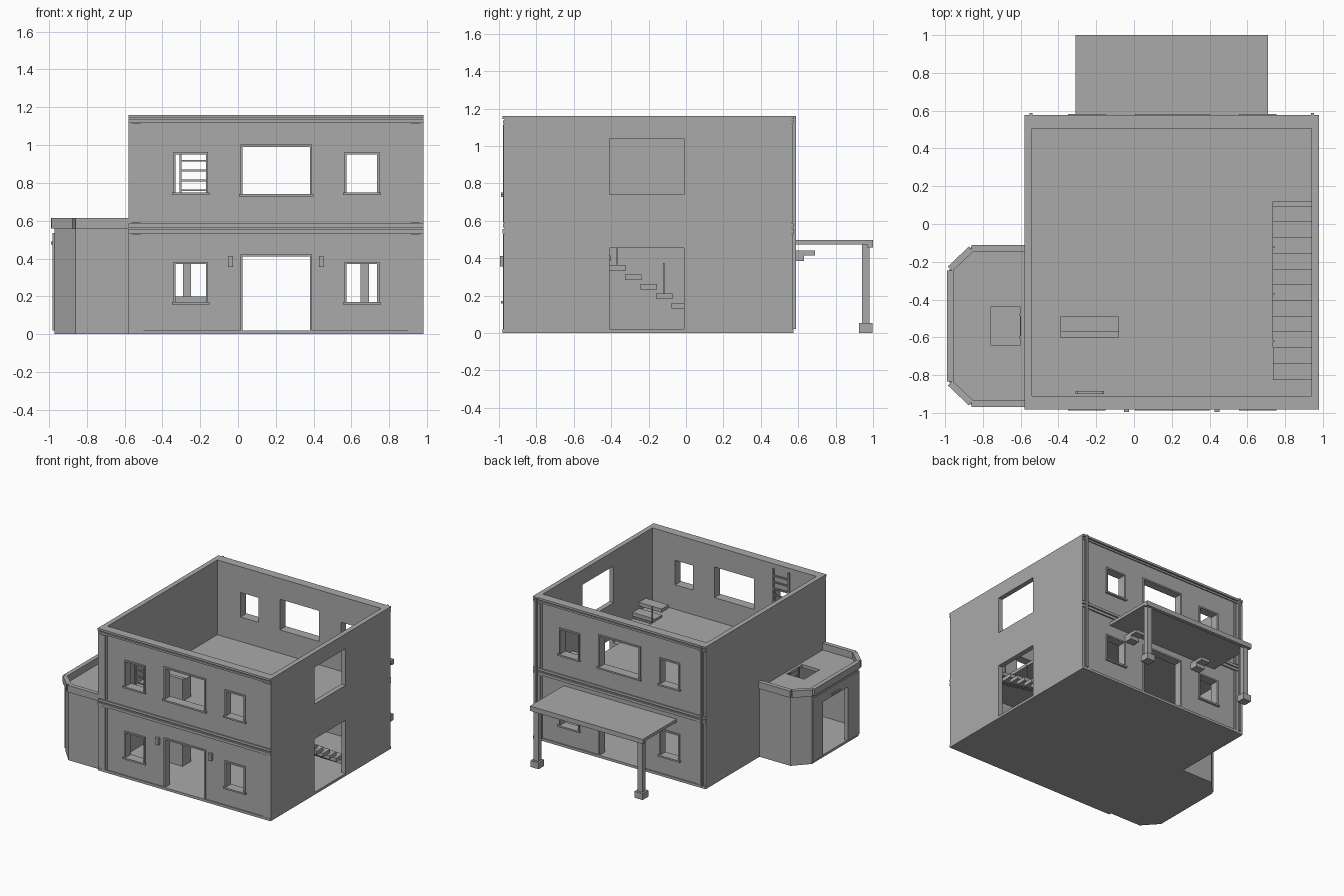
import bpy, bmesh, math
from mathutils import Vector, Matrix

cube = bpy.data.objects.get("Cube")
if cube:
    bpy.data.objects.remove(cube)

grey = bpy.data.materials.new("plaster_grey")
grey.use_nodes = True
grey.diffuse_color = (0.4, 0.4, 0.4, 1)
grey.node_tree.nodes["Principled BSDF"].inputs["Base Color"].default_value = (0.4, 0.4, 0.4, 1)


def finish(name, bm):
    bmesh.ops.recalc_face_normals(bm, faces=bm.faces)
    mesh = bpy.data.meshes.new(name)
    bm.to_mesh(mesh)
    bm.free()
    mesh.materials.append(grey)
    obj = bpy.data.objects.new(name, mesh)
    bpy.context.collection.objects.link(obj)
    return obj


def box(name, x0, x1, y0, y1, z0, z1):
    bm = bmesh.new()
    size = Matrix.Diagonal((x1 - x0, y1 - y0, z1 - z0, 1))
    mid = Matrix.Translation(((x0 + x1) / 2, (y0 + y1) / 2, (z0 + z1) / 2))
    bmesh.ops.create_cube(bm, size=1, matrix=mid @ size)
    return finish(name, bm)


def prism(name, outline, z0, z1):
    bm = bmesh.new()
    face = bm.faces.new([bm.verts.new((x, y, z0)) for x, y in outline])
    out = bmesh.ops.extrude_face_region(bm, geom=[face])
    tops = [v for v in out["geom"] if isinstance(v, bmesh.types.BMVert)]
    bmesh.ops.translate(bm, verts=tops, vec=(0, 0, z1 - z0))
    return finish(name, bm)


def strip(name, p, q, z0, z1, thick):
    """Upright slab from p to q, thickened to the left of the direction."""
    p, q = Vector(p), Vector(q)
    d = (q - p).normalized()
    n = Vector((-d.y, d.x)) * thick
    return prism(name, [p, q, q + n, p + n], z0, z1)


def panel(name, span, holes, place, depth):
    """Flat slab with rectangular holes; span and holes are (u0, u1, v0, v1)."""
    rects = [span] + holes
    us = sorted({u for r in rects for u in r[:2]})
    vs = sorted({v for r in rects for v in r[2:]})
    bm = bmesh.new()
    grid = {(u, v): bm.verts.new(place(u, v)) for u in us for v in vs}
    for a, b in zip(us, us[1:]):
        for c, d in zip(vs, vs[1:]):
            u, v = (a + b) / 2, (c + d) / 2
            if not any(h[0] < u < h[1] and h[2] < v < h[3] for h in holes):
                bm.faces.new([grid[k] for k in ((a, c), (b, c), (b, d), (a, d))])
    bmesh.ops.delete(bm, geom=[v for v in bm.verts if not v.link_faces], context="VERTS")
    out = bmesh.ops.extrude_face_region(bm, geom=bm.faces[:])
    moved = [v for v in out["geom"] if isinstance(v, bmesh.types.BMVert)]
    bmesh.ops.translate(bm, verts=moved, vec=depth)
    bmesh.ops.recalc_face_normals(bm, faces=bm.faces)
    bmesh.ops.dissolve_limit(bm, angle_limit=0.01, verts=bm.verts, edges=bm.edges)
    return finish(name, bm)


L, R, F, B, TOP = -0.58, 0.98, -0.97, 0.565, 1.16
FLOOR = 0.55

# Openings shared by the front and back walls
windows = [(c - 0.08, c + 0.08, z, z + 0.2) for c in (-0.25, 0.655) for z in (0.17, 0.75)]
windows.append((0.025, 0.38, 0.74, 0.99))
door = (0.025, 0.38, 0.02, 0.41)

for side, y, s in (("front", F, -1), ("back", B, 1)):
    panel(side + "_wall", (L + 0.005, R - 0.005, 0.02, TOP), windows + [door],
          lambda u, v: (u, y, v), (0, -s * 0.06, 0))

    def trim(name, x0, x1, z0, z1, out):
        ys = sorted((y - s * 0.003, y + s * out))
        box(side + "_" + name, x0, x1, ys[0], ys[1], z0, z1)

    # Frames, with a sill under each window
    for x0, x1, z0, z1 in windows + [door]:
        for a, b in ((x0 - 0.012, x0), (x1, x1 + 0.012)):
            trim("frame_side", a, b, z0, z1, 0.009)
        trim("frame_head", x0 - 0.012, x1 + 0.012, z1, z1 + 0.012, 0.009)
        if z0 > 0.1:
            trim("sill", x0 - 0.02, x1 + 0.02, z0 - 0.013, z0, 0.018)
    # Stepped corner pilasters and horizontal bands
    for a, b, c, d in ((L, -0.5, L + 0.02, -0.515), (0.9, R, 0.915, R - 0.02)):
        for z0, z1 in ((0.02, 0.53), (0.59, 1.115)):
            trim("pilaster", a, b, z0, z1, 0.005)
            trim("pilaster_face", c, d, z0, z1, 0.009)
    for z0, z1, out in ((0.533, 0.555, 0.012), (0.565, 0.585, 0.009),
                        (1.12, 1.135, 0.009), (1.143, TOP, 0.012)):
        trim("band", L, R, z0, z1, out)

# Side walls
panel("right_side_wall", (F, B, 0.02, TOP), [(-0.41, -0.01, 0.02, 0.455), (-0.41, -0.01, 0.74, 1.04)],
      lambda u, v: (R, u, v), (-0.04, 0, 0))
box("left_side_wall", L, L + 0.04, F, B, 0.02, TOP)

# Ground slab and upper floor with a stairwell
box("ground_slab", L, R, -0.98, 0.575, 0, 0.02)
panel("upper_floor", (L + 0.02, R - 0.02, F + 0.02, B - 0.02), [(0.735, 0.94, -0.74, 0.12)],
      lambda u, v: (u, v, FLOOR), (0, 0, -0.025))

# Stairs with slim balusters
for i in range(11):
    y, z = 0.05 - 0.083 * i, 0.094 + 0.051 * i
    box("stair_tread", 0.735, 0.94, y - 0.045, y + 0.045, z - 0.015, z + 0.015)
for y, z in ((-0.12, 0.21), (-0.37, 0.365), (-0.62, 0.52)):
    box("stair_baluster", 0.735, 0.743, y - 0.004, y + 0.004, z, z + 0.165)

# Counters, one on each storey
for z in (0.02, FLOOR):
    box("counter_body", -0.39, -0.08, -0.57, -0.49, z, z + 0.17)
    box("counter_back", -0.39, -0.08, -0.60, -0.57, z, z + 0.18)

# Roof ladder inside the front wall
for x in (-0.31, -0.17):
    box("ladder_rail", x, x + 0.012, -0.9, -0.885, FLOOR, 1.13)
for i in range(10):
    z = 0.6 + 0.052 * i
    box("ladder_rung", -0.3, -0.165, -0.898, -0.887, z, z + 0.01)

# Wall lamps and rear downpipes
for x in (-0.04, 0.44):
    box("wall_lamp", x - 0.013, x + 0.013, -0.995, -0.968, 0.355, 0.412)
for x in (-0.545, 0.945):
    box("downpipe", x - 0.007, x + 0.007, 0.57, 0.588, 0.02, TOP)

# Side bay: slab, walls, roof and parapet
bay = [(L, -0.12), (-0.86, -0.12), (-0.97, -0.24), (-0.97, -0.84), (-0.86, -0.96), (L, -0.96)]
prism("bay_slab", bay, 0, 0.02)
for i in (0, 1, 3, 4):
    strip("bay_wall", bay[i], bay[i + 1], 0.02, 0.535, 0.03)
panel("bay_front_wall", (-0.84, -0.24, 0.02, 0.535), [(-0.69, -0.37, 0.02, 0.46)],
      lambda u, v: (-0.98, u, v), (0.03, 0, 0))
box("bay_door_lintel", -0.988, -0.978, -0.58, -0.48, 0.475, 0.49)
panel("bay_roof", (-0.86, L, -0.96, -0.12), [(-0.76, -0.6, -0.64, -0.44)],
      lambda u, v: (u, v, 0.535), (0, 0, 0.025))
prism("bay_roof_end", bay[1:5], 0.535, 0.56)
for p, q in (((L, -0.11), (-0.86, -0.11)), ((-0.875, -0.12), (-0.985, -0.225)),
             ((-0.99, -0.245), (-0.99, -0.835)), ((-0.985, -0.855), (-0.875, -0.96)),
             ((-0.86, -0.97), (L, -0.97))):
    strip("bay_parapet", p, q, 0.56, 0.615, 0.035)
# Ladder under the roof hatch
for y in (-0.6, -0.48):
    box("hatch_ladder_rail", -0.606, -0.594, y - 0.006, y + 0.006, 0.02, 0.56)
for i in range(9):
    z = 0.07 + 0.052 * i
    box("hatch_ladder_rung", -0.604, -0.596, -0.6, -0.48, z, z + 0.01)

# Rear canopy on posts with stepped brackets
box("canopy_roof", -0.31, 0.71, 0.56, 1.0, 0.472, 0.497)
box("canopy_beam", -0.31, 0.71, 0.97, 1.0, 0.458, 0.474)
for x in (-0.27, 0.67):
    box("canopy_post", x - 0.022, x + 0.022, 0.94, 0.98, 0.05, 0.474)
    box("canopy_post_base", x - 0.037, x + 0.037, 0.925, 0.997, 0, 0.052)
for x in (-0.12, 0.52):
    box("bracket_upper", x - 0.04, x + 0.04, 0.56, 0.69, 0.415, 0.44)
    box("bracket_lower", x - 0.04, x + 0.04, 0.56, 0.63, 0.385, 0.416)
